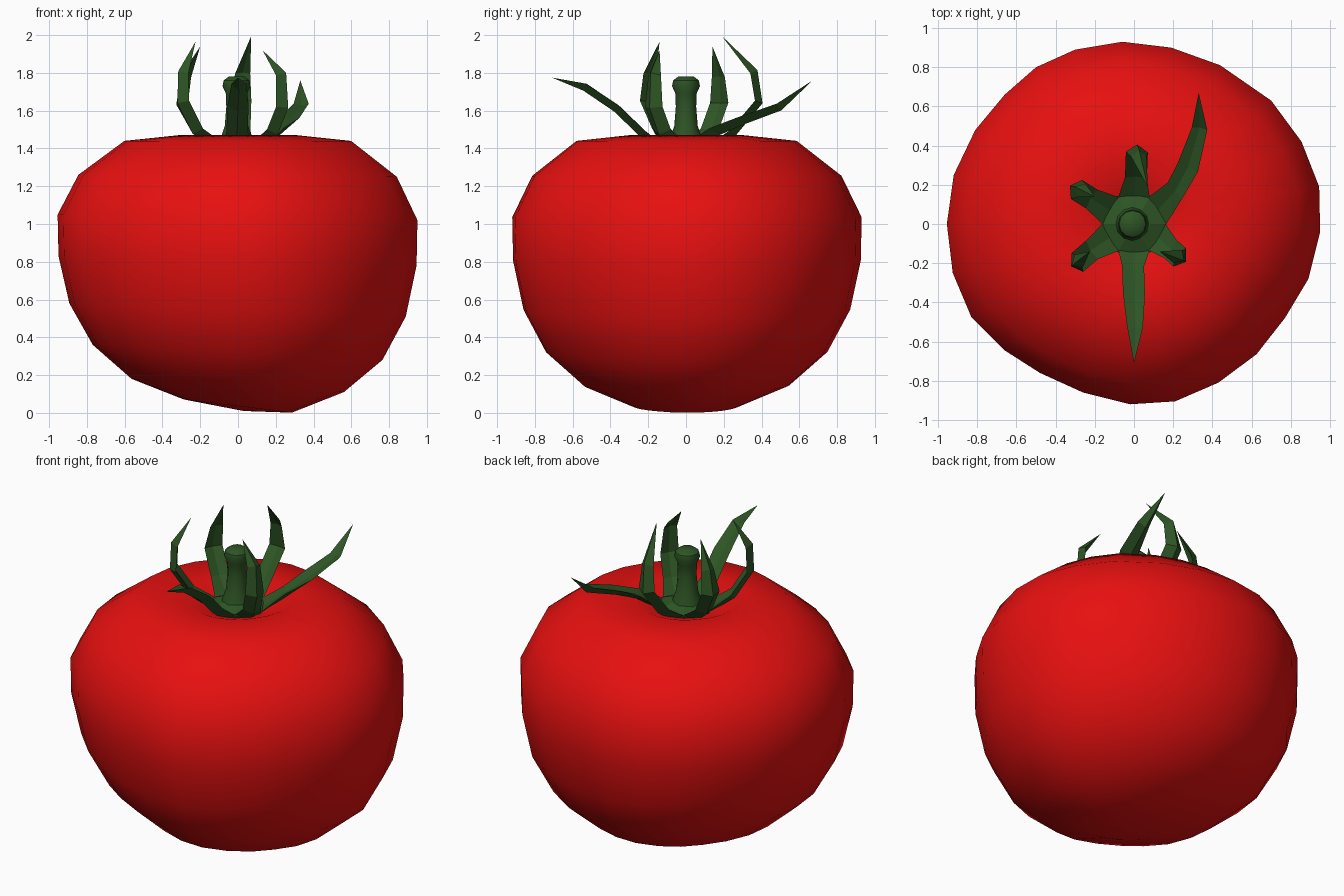
import bpy, math
from mathutils import Vector

if "Cube" in bpy.data.objects:
    bpy.data.objects.remove(bpy.data.objects["Cube"])


def material(name, rgb):
    m = bpy.data.materials.new(name)
    m.diffuse_color = (*rgb, 1)
    m.use_nodes = True
    m.node_tree.nodes["Principled BSDF"].inputs["Base Color"].default_value = m.diffuse_color
    return m


RED = material("tomato red", (0.80, 0.005, 0.005))
GREEN = material("leaf green", (0.027, 0.090, 0.018))


def loft(name, rings, mat, start=None, end=None):
    """Skin closed rings of equal size; close ends with a pole point or an n-gon."""
    n = len(rings[0])
    verts = [v for ring in rings for v in ring]
    faces = [(a * n + i, a * n + (i + 1) % n, (a + 1) * n + (i + 1) % n, (a + 1) * n + i)
             for a in range(len(rings) - 1) for i in range(n)]
    last = (len(rings) - 1) * n
    if start:
        verts.append(start)
        faces += [(len(verts) - 1, (i + 1) % n, i) for i in range(n)]
    else:
        faces.append(tuple(reversed(range(n))))
    if end:
        verts.append(end)
        faces += [(len(verts) - 1, last + i, last + (i + 1) % n) for i in range(n)]
    else:
        faces.append(tuple(range(last, last + n)))
    mesh = bpy.data.meshes.new(name)
    mesh.from_pydata([tuple(v) for v in verts], [], faces)
    mesh.materials.append(mat)
    ob = bpy.data.objects.new(name, mesh)
    bpy.context.collection.objects.link(ob)
    return ob


def circle(r, z, n, turn=0.0):
    return [(r * math.cos(turn + math.tau * i / n), r * math.sin(turn + math.tau * i / n), z)
            for i in range(n)]


# Fruit: slightly irregular 24-sided plan, lofted through scaled and tilted rings
plan = [(.95, -.04), (.945, .19), (.855, .42), (.70, .63), (.44, .81), (.19, .90),
        (-.06, .93), (-.30, .89), (-.50, .80), (-.66, .66), (-.81, .48), (-.92, .25),
        (-.955, 0), (-.925, -.25), (-.83, -.475), (-.66, -.645), (-.48, -.76), (-.26, -.86),
        (-.02, -.92), (.21, -.905), (.43, -.81), (.625, -.665), (.77, -.48), (.89, -.28)]
profile = [(.30, .036, .035), (.59, .145, .035), (.805, .32, .040), (.935, .545, .035),
           (.995, .805, .025), (1.0, 1.035, .015), (.885, 1.255, .005), (.63, 1.44, 0),
           (.33, 1.47, 0), (.17, 1.41, 0)]          # scale, height, sideways tilt
fruit = loft("fruit", [[(s * x, s * y, z - t * x / .955) for x, y in plan]
                       for s, z, t in profile], RED, (.03, .02, .01), (0, 0, 1.36))
for p in fruit.data.polygons:
    p.use_smooth = True

# Stem with a flared foot and a knobbed top
stem_profile = [(.10, 1.38), (.085, 1.45), (.062, 1.52), (.054, 1.62), (.056, 1.69),
                (.074, 1.73), (.068, 1.76), (.042, 1.78)]
stem = loft("stem", [circle(r, z, 12) for r, z in stem_profile], GREEN)
for v in stem.data.vertices:
    v.co.x -= .008
bpy.context.view_layer.objects.active = stem
stem.select_set(True)
bpy.ops.object.shade_smooth_by_angle(angle=math.radians(40))

# Six-sided calyx plate at the foot of the stem
loft("calyx_base", [circle(.15, 1.39, 6), circle(.165, 1.425, 6), circle(.085, 1.455, 6)], GREEN)

# Sepals: folded tapering leaves swept along paths starting on the calyx edges
sepals = {
    "front": [(0, -.13, 1.415), (-.005, -.22, 1.485), (0, -.36, 1.62), (.005, -.53, 1.735), (0, -.71, 1.775)],
    "back_right": [(.115, .065, 1.415), (.21, .17, 1.50), (.275, .29, 1.555), (.335, .49, 1.63), (.33, .67, 1.76)],
    "front_right": [(.115, -.065, 1.415), (.19, -.13, 1.495), (.24, -.175, 1.62), (.23, -.17, 1.79), (.13, -.14, 1.92)],
    "front_left": [(-.115, -.065, 1.415), (-.22, -.135, 1.50), (-.295, -.20, 1.65), (-.29, -.195, 1.80), (-.225, -.14, 1.965)],
    "back_left": [(-.115, .065, 1.415), (-.22, .13, 1.50), (-.30, .18, 1.64), (-.275, .175, 1.78), (-.20, .14, 1.94)],
    "back": [(0, .13, 1.415), (.01, .24, 1.49), (.015, .375, 1.65), (.025, .35, 1.80), (.07, .19, 1.995)],
}
half_widths = [.082, .056, .056, .040]
for name, pts in sepals.items():
    path = [Vector(p) for p in pts]
    out = Vector((path[1].x, path[1].y, 0)).normalized()
    rings = []
    for i, w in enumerate(half_widths):
        along = (path[i + 1] - path[max(i - 1, 0)]).normalized()
        flat = Vector((along.x, along.y, 0))
        if name == "back_right" and i > 1:      # this leaf bends sideways
            out = flat.normalized()
        side = Vector((-out.y, out.x, 0))
        up = along.cross(side).normalized()
        c = path[i]
        rings.append([c + side * w + up * .008, c - up * .004,
                      c - side * w + up * .008, c - up * .032])
    loft("sepal_" + name, [list(reversed(r)) for r in rings], GREEN, None, path[-1])
